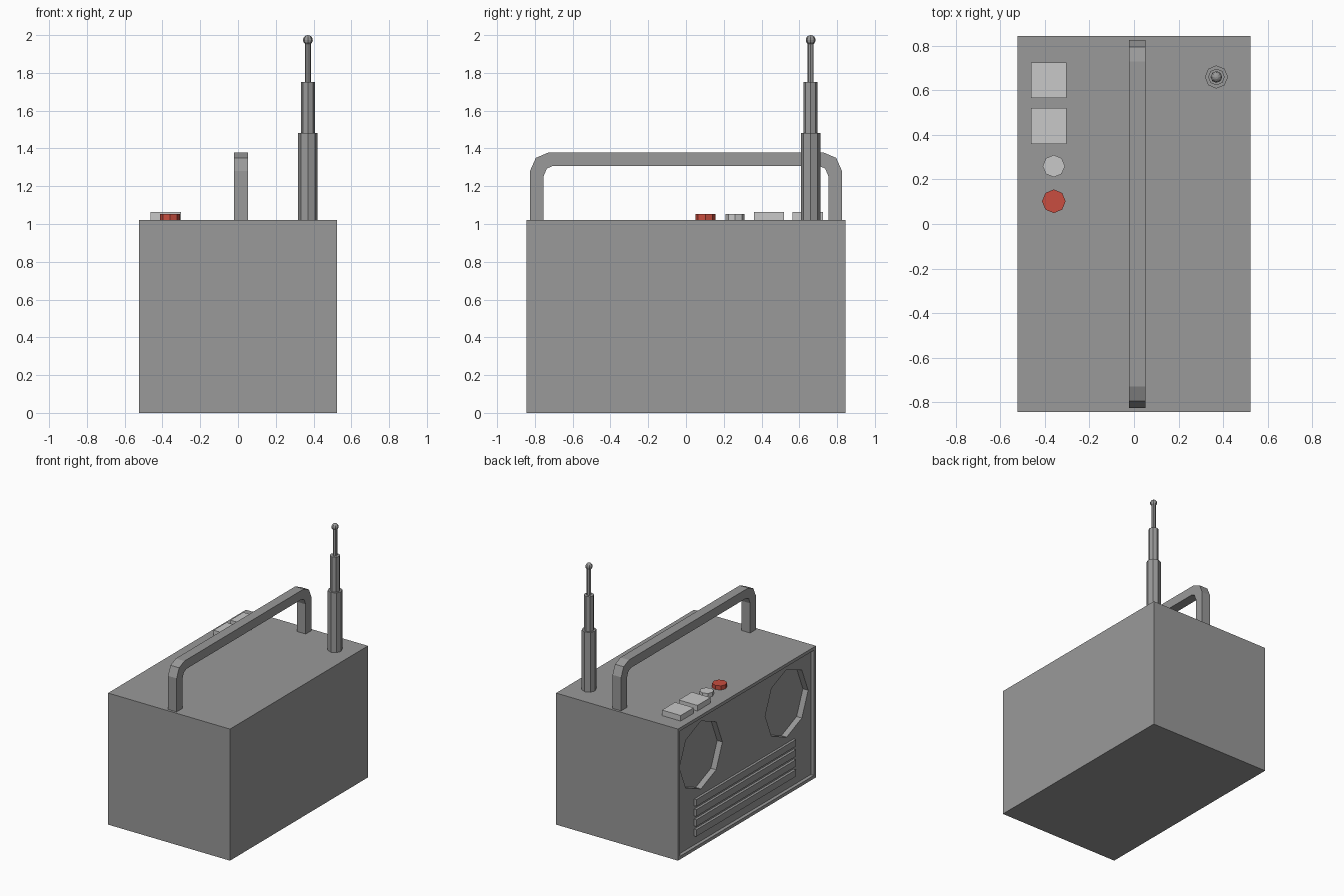
import bpy, bmesh, math
from mathutils import Matrix

default = bpy.data.objects.get("Cube")
if default:
    bpy.data.objects.remove(default, do_unlink=True)


def material(name, rgb):
    m = bpy.data.materials.new(name)
    m.use_nodes = True
    m.diffuse_color = (*rgb, 1)
    m.node_tree.nodes["Principled BSDF"].inputs["Base Color"].default_value = (*rgb, 1)
    return m


GREY = material("mid grey", (0.32, 0.32, 0.32))
PALE = material("pale grey", (0.58, 0.58, 0.58))
RED = material("red", (0.58, 0.075, 0.05))


def make(name, bm, mat):
    bmesh.ops.recalc_face_normals(bm, faces=bm.faces)
    mesh = bpy.data.meshes.new(name)
    bm.to_mesh(mesh)
    bm.free()
    mesh.materials.append(mat)
    ob = bpy.data.objects.new(name, mesh)
    bpy.context.scene.collection.objects.link(ob)
    return ob


def box_mesh(lo, hi):
    bm = bmesh.new()
    bmesh.ops.create_cube(bm, size=1)
    for v in bm.verts:
        v.co = [h if c > 0 else l for c, l, h in zip(v.co, lo, hi)]
    return bm


def box(name, lo, hi, mat):
    return make(name, box_mesh(lo, hi), mat)


def octagon(name, x, y, z0, z1, r, mat):
    bm = bmesh.new()
    # corners lie on the x and y axes
    rings = [[bm.verts.new((x + r * math.cos(i * math.pi / 4),
                            y + r * math.sin(i * math.pi / 4), z))
              for i in range(8)] for z in (z0, z1)]
    bm.faces.new(rings[0])
    bm.faces.new(rings[1])
    for i in range(8):
        j = (i + 1) % 8
        bm.faces.new((rings[0][i], rings[0][j], rings[1][j], rings[1][i]))
    return make(name, bm, mat)


TOP = 1.02
SIDE = 0.523
PANEL = -SIDE + 0.027

# Case with a shallow framed panel sunk into its right side
bm = box_mesh((-SIDE, -0.845, 0), (SIDE, 0.845, TOP))
bm.normal_update()
face = min(bm.faces, key=lambda f: f.calc_center_median().x)
bmesh.ops.inset_region(bm, faces=[face], thickness=0.035)
moved = bmesh.ops.extrude_discrete_faces(bm, faces=[face])["faces"]
for v in moved[0].verts:
    v.co.x = PANEL
case = make("case", bm, GREY)

# Two octagonal speaker wells cut into the panel
for side in (-1, 1):
    cutter = octagon("speaker_cutter", 0, 0, -0.045, 0.045, 0.263, GREY)
    cutter.data.transform(Matrix.Translation((PANEL, side * 0.525, 0.69))
                          @ Matrix.Rotation(math.pi / 2, 4, "Y"))
    cutter.hide_render = True
    mod = case.modifiers.new("speaker_well", "BOOLEAN")
    mod.operation = "DIFFERENCE"
    mod.solver = "EXACT"
    mod.object = cutter
    bpy.context.view_layer.objects.active = case
    bpy.ops.object.modifier_apply(modifier=mod.name)
    bpy.data.objects.remove(cutter, do_unlink=True)

# Grille bars under the speakers
for i in range(4):
    z = 0.095 + i * 0.078
    box(f"grille_bar_{i + 1}", (PANEL - 0.02, -0.61, z), (PANEL + 0.01, 0.61, z + 0.052), GREY)

# Carrying handle: half profile mirrored along the length
outer = [(0.826, TOP), (0.826, 1.28), (0.795, 1.35), (0.73, 1.378)]
inner = [(0.755, TOP), (0.755, 1.25), (0.737, 1.293), (0.705, 1.308)]
outer += [(-y, z) for y, z in reversed(outer)]
inner += [(-y, z) for y, z in reversed(inner)]
bm = bmesh.new()
strips = [[bm.verts.new((-0.022, y, z)) for y, z in line] for line in (outer, inner)]
for i in range(len(outer) - 1):
    bm.faces.new((strips[0][i], strips[0][i + 1], strips[1][i + 1], strips[1][i]))
grown = bmesh.ops.extrude_face_region(bm, geom=bm.faces[:], use_keep_orig=True)["geom"]
for v in grown:
    if isinstance(v, bmesh.types.BMVert):
        v.co.x = 0.052
make("handle", bm, GREY)

# Telescopic aerial with a ball tip
AX, AY = 0.37, 0.66
for name, z0, z1, r in (("lower", TOP, 1.483, 0.052),
                        ("middle", 1.483, 1.753, 0.037),
                        ("upper", 1.753, 1.965, 0.016)):
    octagon(f"aerial_{name}", AX, AY, z0, z1, r, GREY)
bm = bmesh.new()
bmesh.ops.create_uvsphere(bm, u_segments=8, v_segments=8, radius=0.026,
                          matrix=Matrix.Translation((AX, AY, 1.974)))
make("aerial_tip", bm, GREY)

# Buttons on the top
for i, y in enumerate((0.36, 0.565)):
    box(f"square_button_{i + 1}", (-0.462, y, TOP), (-0.302, y + 0.16, 1.063), PALE)
octagon("round_button", -0.36, 0.26, TOP, 1.052, 0.05, PALE)
octagon("red_button", -0.36, 0.102, TOP, 1.052, 0.053, RED)
